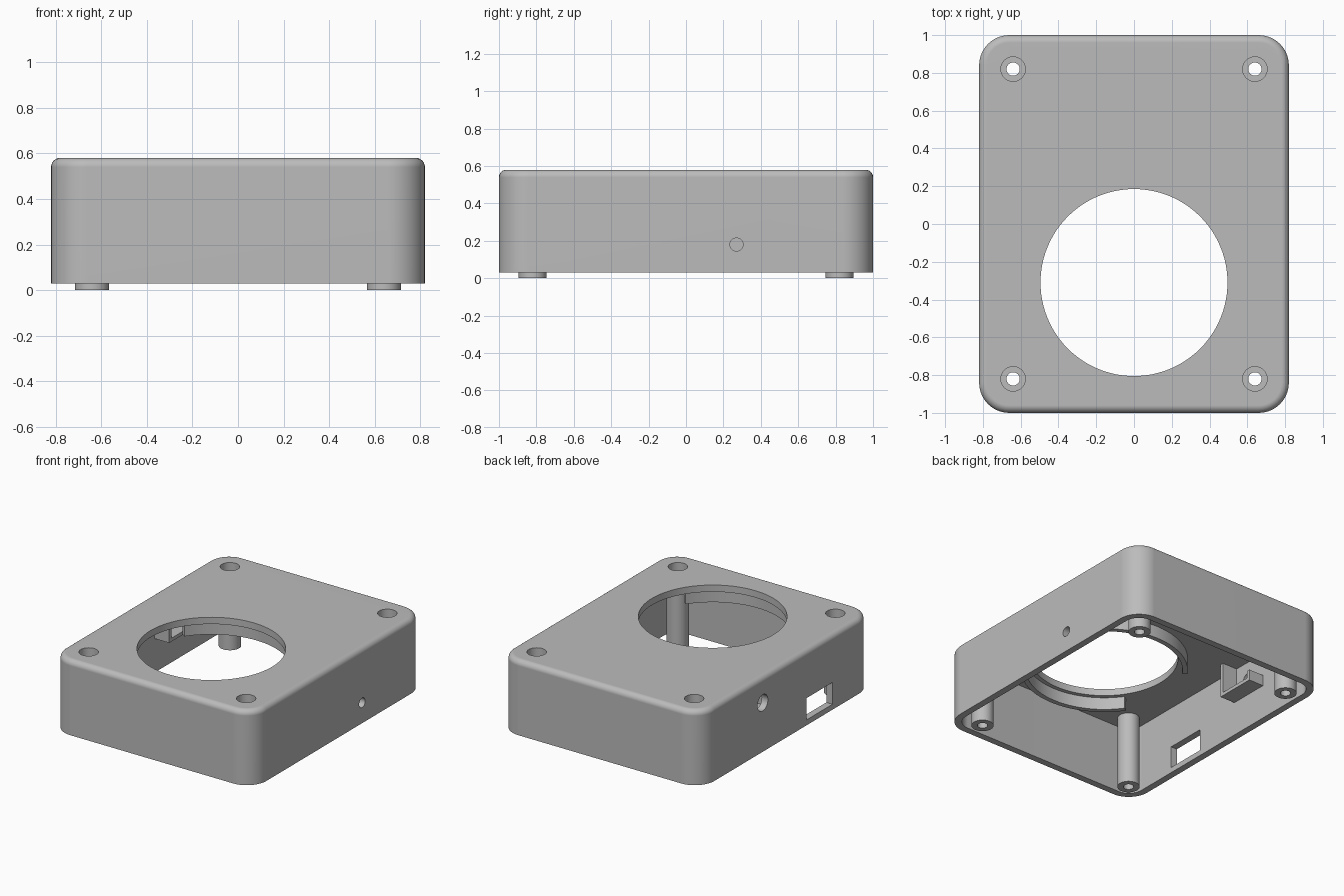
import bpy, bmesh
from math import sin, cos, pi, radians
from mathutils import Matrix, Vector

cube = bpy.data.objects.get("Cube")
if cube:
    bpy.data.objects.remove(cube)

grey = bpy.data.materials.new("plain grey")
grey.use_nodes = True
grey.diffuse_color = (0.5, 0.5, 0.5, 1)
grey.node_tree.nodes["Principled BSDF"].inputs["Base Color"].default_value = (0.5, 0.5, 0.5, 1)

BASE, CEILING, TOP, WALL = 0.03, 0.53, 0.58, 0.05
HALF_X, HALF_Y = 0.82, 1.0


def finish(name, bm):
    bmesh.ops.recalc_face_normals(bm, faces=bm.faces[:])
    mesh = bpy.data.meshes.new(name)
    bm.to_mesh(mesh)
    bm.free()
    mesh.materials.append(grey)
    ob = bpy.data.objects.new(name, mesh)
    bpy.context.collection.objects.link(ob)
    return ob


def activate(ob):
    bpy.ops.object.select_all(action='DESELECT')
    ob.select_set(True)
    bpy.context.view_layer.objects.active = ob


def smooth(ob):
    activate(ob)
    bpy.ops.object.shade_smooth_by_angle(angle=radians(30))


def rounded_block(name, hx, hy, radius, z0, z1, fillet=0):
    bm = bmesh.new()
    steps = 10
    ring = []
    for corner, (sx, sy) in enumerate([(1, 1), (-1, 1), (-1, -1), (1, -1)]):
        for i in range(steps + 1):
            a = (corner + i / steps) * pi / 2
            ring.append(bm.verts.new((sx * (hx - radius) + radius * cos(a),
                                      sy * (hy - radius) + radius * sin(a), z0)))
    bottom = bm.faces.new(ring)
    top = bmesh.ops.extrude_face_region(bm, geom=[bottom], use_keep_orig=True)["geom"]
    bmesh.ops.translate(bm, verts=[v for v in top if isinstance(v, bmesh.types.BMVert)],
                        vec=(0, 0, z1 - z0))
    if fillet:
        rim = [e for e in bm.edges if all(abs(v.co.z - z1) < 1e-5 for v in e.verts)]
        bmesh.ops.bevel(bm, geom=rim, offset=fillet, segments=6, profile=0.5, affect='EDGES')
    return finish(name, bm)


def box(name, lo, hi):
    lo, hi = Vector(lo), Vector(hi)
    bm = bmesh.new()
    bmesh.ops.create_cube(bm, size=1, matrix=Matrix.Translation((lo + hi) / 2)
                          @ Matrix.Diagonal((*(hi - lo), 1)))
    return finish(name, bm)


def cylinder(name, centre, radius, depth, axis='Z', sides=32):
    bm = bmesh.new()
    turn = Matrix.Rotation(pi / 2, 4, 'Y') if axis == 'X' else Matrix()
    bmesh.ops.create_cone(bm, cap_ends=True, segments=sides, radius1=radius, radius2=radius,
                          depth=depth, matrix=Matrix.Translation(centre) @ turn)
    return finish(name, bm)


def lathe(name, profile, centre, start=0, stop=360, steps=32):
    # Turn a closed (radius, height) profile, capping the ends of partial turns
    bm = bmesh.new()
    full = stop - start == 360
    rows = []
    for i in range(steps if full else steps + 1):
        a = radians(start + (stop - start) * i / steps)
        rows.append([bm.verts.new((centre[0] + r * cos(a), centre[1] + r * sin(a), z))
                     for r, z in profile])
    n = len(profile)
    for i in range(steps):
        p, q = rows[i], rows[(i + 1) % len(rows)]
        for j in range(n):
            k = (j + 1) % n
            bm.faces.new((p[j], q[j], q[k], p[k]))
    if not full:
        bm.faces.new(rows[0])
        bm.faces.new(rows[-1])
    return finish(name, bm)


def cut(ob, cutter):
    activate(ob)
    mod = ob.modifiers.new("cut", 'BOOLEAN')
    mod.operation = 'DIFFERENCE'
    mod.solver = 'EXACT'
    mod.object = cutter
    cutter.hide_render = True
    bpy.ops.object.modifier_apply(modifier=mod.name)
    bpy.data.objects.remove(cutter)


# Hollow shell, open underneath
shell = rounded_block("enclosure_shell", HALF_X, HALF_Y, 0.16, BASE, TOP, fillet=0.04)
cut(shell, rounded_block("cavity", HALF_X - WALL, HALF_Y - WALL, 0.16 - WALL, -0.1, CEILING))

# Large round window, screw recesses and side openings
WINDOW = (0, -0.31)
cut(shell, cylinder("window_cutter", (*WINDOW, TOP), 0.495, 0.4, sides=96))
posts = [(sx * 0.64, sy * 0.82) for sx in (-1, 1) for sy in (-1, 1)]
for x, y in posts:
    cut(shell, cylinder("recess_cutter", (x, y, TOP), 0.065, 0.3))
cut(shell, cylinder("button_cutter", (HALF_X, 0.27, 0.18), 0.035, 0.3, 'X'))
cut(shell, cylinder("jack_cutter", (-HALF_X, 0.28, 0.39), 0.06, 0.3, 'X'))
cut(shell, box("port_cutter", (-0.95, -0.53, 0.07), (-0.7, -0.23, 0.23)))
smooth(shell)
shell.modifiers.new("even_shading", 'WEIGHTED_NORMAL').keep_sharp = True

# Hollow screw posts with a stepped bore
bore = [(0.035, 0), (0.075, 0), (0.075, CEILING), (0.065, CEILING), (0.065, 0.45), (0.035, 0.45)]
for (x, y), place in zip(posts, ("front_right", "back_right", "front_left", "back_left")):
    smooth(lathe("screw_post_" + place, bore, (x, y)))

# Two retaining ribs around the window
rib = [(0.525, 0.44), (0.56, 0.44), (0.56, CEILING), (0.525, CEILING)]
for name, start in (("window_rib_back", 35), ("window_rib_front", 215)):
    smooth(lathe(name, rib, WINDOW, start, start + 110))

# Jack bracket on the right wall: tall side, shelf and low lip
box("jack_bracket_side", (-0.77, 0.13, 0.28), (-0.65, 0.155, CEILING))
box("jack_bracket_shelf", (-0.77, 0.155, 0.28), (-0.65, 0.405, 0.305))
box("jack_bracket_lip", (-0.77, 0.405, 0.28), (-0.65, 0.43, 0.36))
